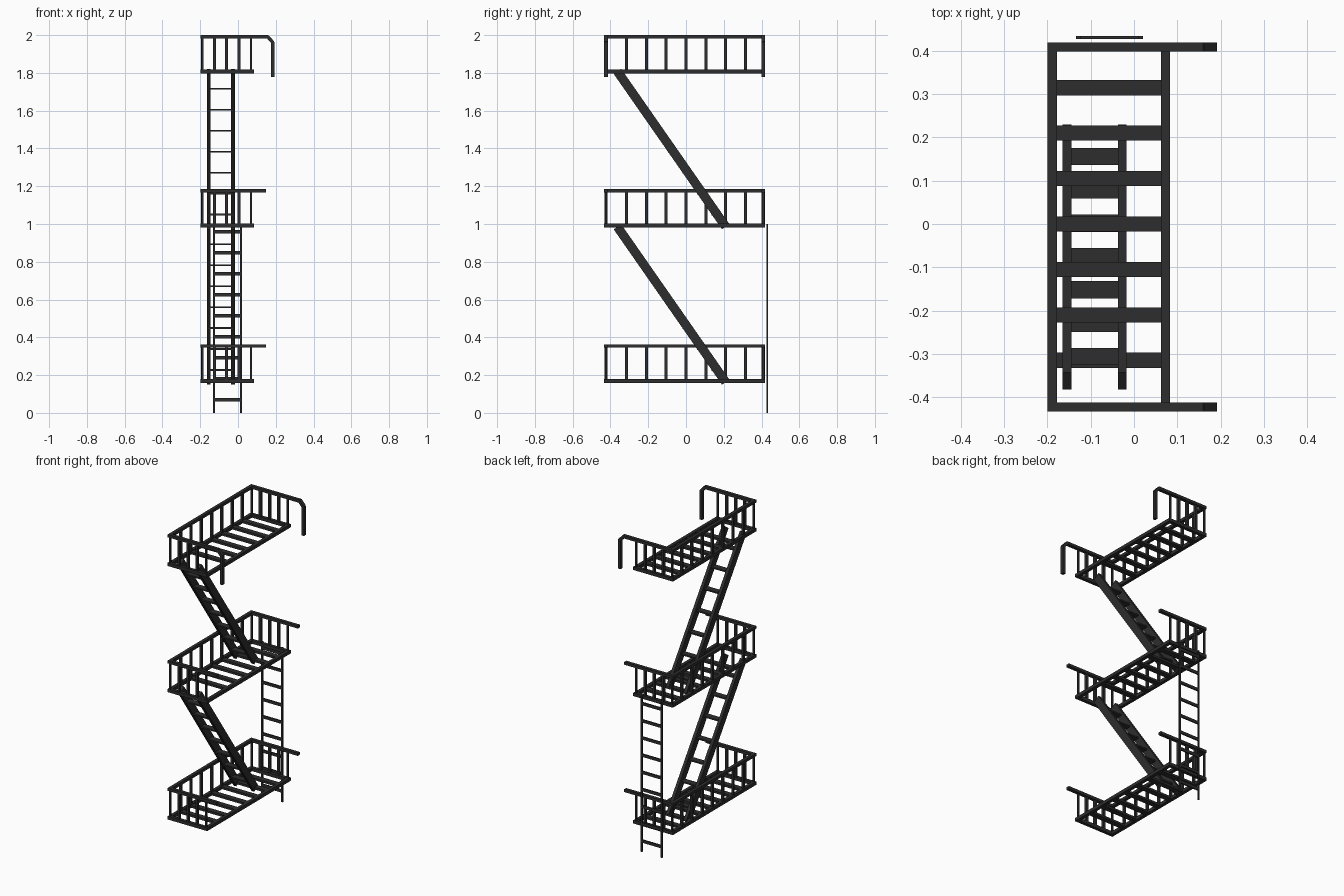
import bpy
import bmesh
from mathutils import Vector, Matrix

cube = bpy.data.objects.get("Cube")
if cube:
    bpy.data.objects.remove(cube, do_unlink=True)

iron = bpy.data.materials.new("dark_iron")
iron.use_nodes = True
colour = (0.026, 0.026, 0.026, 1)
iron.diffuse_color = colour
iron.node_tree.nodes["Principled BSDF"].inputs["Base Color"].default_value = colour


def bar(bm, start, end, width, height, extend=0.0):
    """Rectangular bar from start to end; width is measured horizontally."""
    a, b = Vector(start), Vector(end)
    d = (b - a).normalized()
    a, b = a - d * extend, b + d * extend
    side = d.cross(Vector((0, 0, 1)))
    side = side.normalized() if side.length > 0.001 else Vector((1, 0, 0))
    up = side.cross(d)
    size = Matrix.Diagonal((width, (b - a).length, height, 1))
    turn = Matrix((side, d, up)).transposed().to_4x4()
    bmesh.ops.create_cube(bm, size=1, matrix=Matrix.Translation((a + b) / 2) @ turn @ size)


def finish(bm, name):
    bmesh.ops.recalc_face_normals(bm, faces=bm.faces)
    mesh = bpy.data.meshes.new(name)
    bm.to_mesh(mesh)
    bm.free()
    mesh.materials.append(iron)
    bpy.context.collection.objects.link(bpy.data.objects.new(name, mesh))


FLOORS = {"lower": 0.17, "middle": 0.993, "upper": 1.808}
LEFT, RIGHT = -0.189, 0.073
FRONT, BACK = -0.423, 0.409
RAIL = 0.184
T = 0.021


def platform(name, z):
    # Outer frame
    bm = bmesh.new()
    for x in (LEFT, RIGHT):
        bar(bm, (x, FRONT, z), (x, BACK, z), T, T, T / 2)
    for y in (FRONT, BACK):
        bar(bm, (LEFT, y, z), (RIGHT, y, z), T, T)
    finish(bm, name + "_floor_frame")

    # Floor slats, leaving a stair opening on the floors above
    bm = bmesh.new()
    for i in range(-3, 4):
        if i == -3 and name != "lower":
            continue
        y = i * 0.105
        bar(bm, (LEFT, y, z), (RIGHT, y, z), 0.035, 0.014)
    finish(bm, name + "_floor_slats")


def railing(name, z):
    top = z + RAIL
    # Handrail on three sides, with drop ends on the upper floor
    bm = bmesh.new()
    bar(bm, (LEFT, FRONT, top), (LEFT, BACK, top), T, 0.018, T / 2)
    for y in (FRONT, BACK):
        if name == "upper":
            elbow, drop = (0.157, y, top), (0.183, y, top - 0.029)
            bar(bm, (LEFT, y, top), elbow, T, 0.018, 0.002)
            bar(bm, elbow, drop, T, 0.018, 0.003)
            bar(bm, drop, (0.183, y, z - 0.03), 0.018, T)
        else:
            bar(bm, (LEFT, y, top), (0.148, y, top), T, 0.018)
    finish(bm, name + "_handrail")

    # Balusters, slimmer at the corners
    bm = bmesh.new()
    for i in range(-3, 4):
        y = i * 0.105
        bar(bm, (LEFT, y, z), (LEFT, y, top), 0.014, 0.015)
    for y in (FRONT, BACK):
        for i in range(5):
            x = LEFT + i * 0.0645
            w = 0.011 if i in (0, 4) else 0.016
            bar(bm, (x, y, z), (x, y, top), w, w)
    finish(bm, name + "_balusters")


def stair(name, z):
    # Sloping stringers
    bm = bmesh.new()
    for x in (-0.155, -0.027):
        bar(bm, (x, 0.21, z - 0.007), (x, -0.363, z + 0.815), 0.02, 0.048)
    finish(bm, name + "_stair_stringers")
    # Treads
    bm = bmesh.new()
    for i in range(7):
        y, h = 0.156 - i * 0.077, z + 0.057 + i * 0.111
        bar(bm, (-0.155, y, h), (-0.027, y, h), 0.04, 0.009)
    finish(bm, name + "_stair_treads")


for name, z in FLOORS.items():
    platform(name, z)
    railing(name, z)
stair("lower", FLOORS["lower"])
stair("upper", FLOORS["middle"])

# Drop ladder on the back
bm = bmesh.new()
for x in (-0.128, 0.015):
    bar(bm, (x, 0.431, 0), (x, 0.431, 1.0), 0.011, 0.008)
finish(bm, "ladder_rails")
bm = bmesh.new()
for i in range(9):
    h = 0.07 + i * 0.111
    bar(bm, (-0.128, 0.431, h), (0.015, 0.431, h), 0.008, 0.019)
finish(bm, "ladder_rungs")
